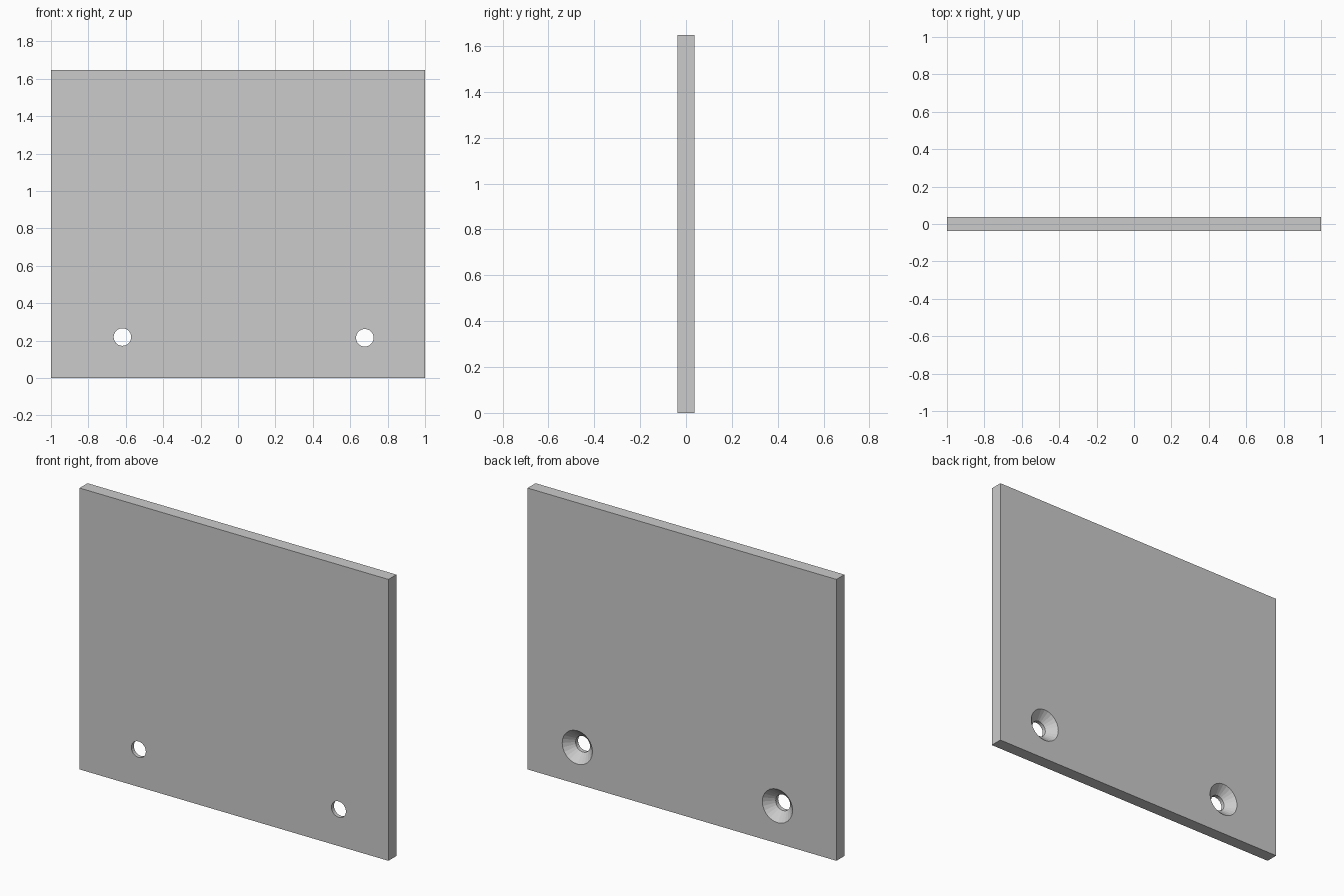
import bpy, bmesh, math
from mathutils import Matrix

if "Cube" in bpy.data.objects:
    bpy.data.objects.remove(bpy.data.objects["Cube"])

W, H, T = 2.0, 1.647, 0.074        # plate width, height, thickness
HOLE_R, SINK_R, SINK_D = 0.047, 0.098, 0.051
SIDES = 24
EPS = 0.02                         # cutter overshoot past both faces


def new_object(name, bm):
    bmesh.ops.recalc_face_normals(bm, faces=bm.faces)
    mesh = bpy.data.meshes.new(name)
    bm.to_mesh(mesh)
    bm.free()
    obj = bpy.data.objects.new(name, mesh)
    bpy.context.collection.objects.link(obj)
    return obj


# Flat plate
bm = bmesh.new()
bmesh.ops.create_cube(bm, size=1, matrix=Matrix.Translation((0, 0, H / 2)) @ Matrix.Diagonal((W, T, H, 1)))
plate = new_object("plate", bm)


def screw_hole_cutter(x, z):
    """Straight hole from the front, opening into a cone at the back."""
    slope = (SINK_R - HOLE_R) / SINK_D
    profile = [(HOLE_R, -T / 2 - EPS), (HOLE_R, T / 2 - SINK_D), (SINK_R + slope * EPS, T / 2 + EPS)]
    bm = bmesh.new()
    rings = []
    for r, y in profile:
        angles = [2 * math.pi * i / SIDES for i in range(SIDES)]
        rings.append([bm.verts.new((x + r * math.cos(a), y, z + r * math.sin(a))) for a in angles])
    for a, b in zip(rings, rings[1:]):
        for i in range(SIDES):
            j = (i + 1) % SIDES
            bm.faces.new((a[i], a[j], b[j], b[i]))
    bm.faces.new(rings[0])
    bm.faces.new(rings[-1])
    cutter = new_object("screw_hole_cutter", bm)
    cutter.hide_render = True
    cutter.display_type = 'WIRE'
    return cutter


# Two countersunk screw holes
for x, z in ((-0.618, 0.219), (0.678, 0.215)):
    mod = plate.modifiers.new("screw_hole", 'BOOLEAN')
    mod.operation = 'DIFFERENCE'
    mod.solver = 'EXACT'
    mod.object = screw_hole_cutter(x, z)
